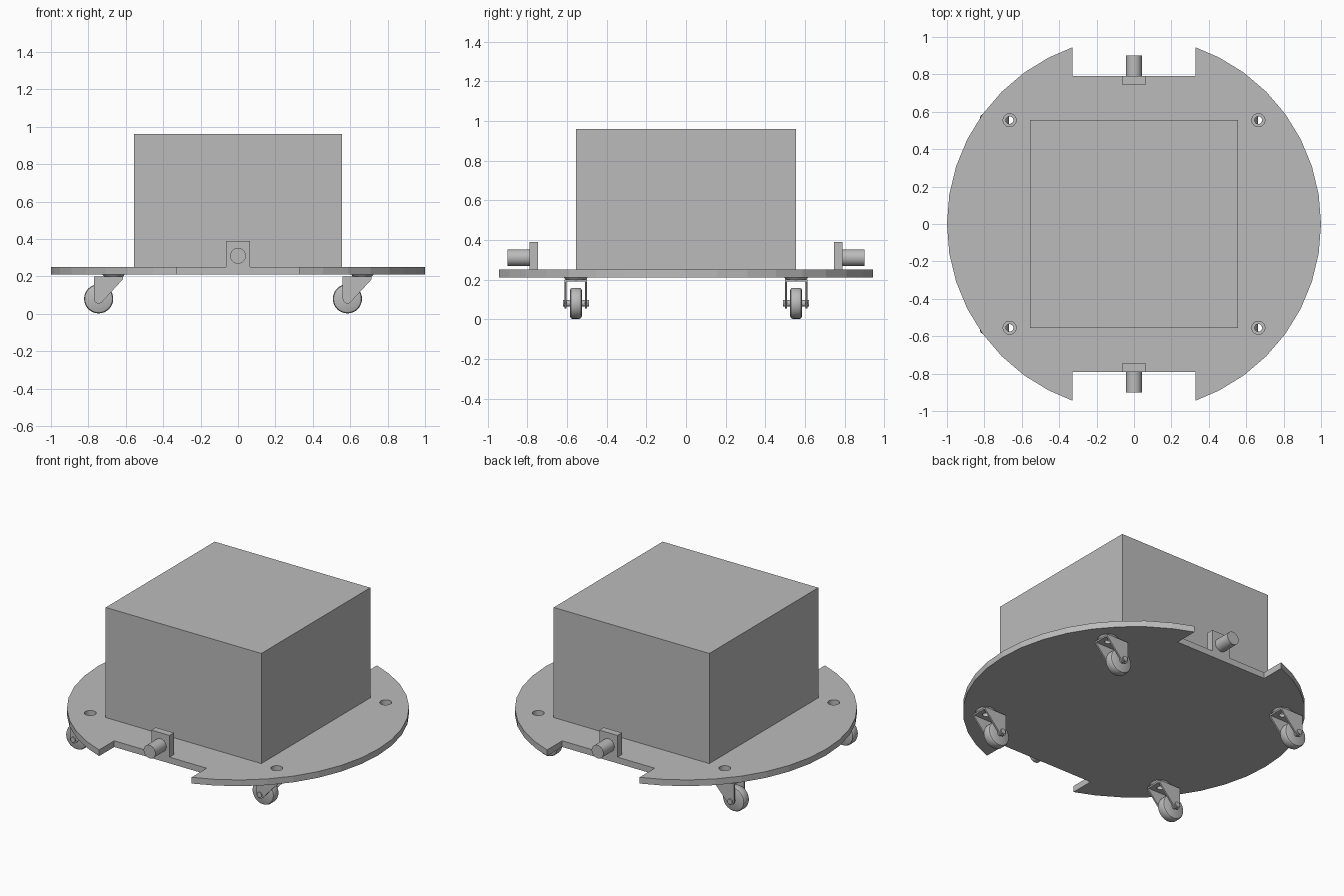
import bpy, bmesh, math
from mathutils import Matrix, Vector

if "Cube" in bpy.data.objects:
    bpy.data.objects.remove(bpy.data.objects["Cube"])

grey = bpy.data.materials.new("mid grey")
grey.diffuse_color = (0.5, 0.5, 0.5, 1)
grey.use_nodes = True
grey.node_tree.nodes["Principled BSDF"].inputs["Base Color"].default_value = grey.diffuse_color


def add(name, mesh, loc=(0, 0, 0), smooth=False):
    if not mesh.materials:
        mesh.materials.append(grey)
    if smooth:
        mesh.shade_smooth()
        mesh.set_sharp_from_angle(angle=math.radians(35))
    ob = bpy.data.objects.new(name, mesh)
    ob.location = loc
    bpy.context.collection.objects.link(ob)
    return ob


def circle(cx, cy, r, n=24):
    return [(cx + r * math.cos(2 * math.pi * i / n), cy + r * math.sin(2 * math.pi * i / n))
            for i in range(n)]


def slab(loops, thick, matrix):
    """Filled outline with holes, extruded to a slab centred on its plane."""
    cu = bpy.data.curves.new("outline", 'CURVE')
    cu.dimensions, cu.fill_mode, cu.extrude = '2D', 'BOTH', thick / 2
    for loop in loops:
        sp = cu.splines.new('POLY')
        sp.points.add(len(loop) - 1)
        for p, (x, y) in zip(sp.points, loop):
            p.co = (x, y, 0, 1)
        sp.use_cyclic_u = True
    tmp = bpy.data.objects.new("outline", cu)
    bpy.context.collection.objects.link(tmp)
    dg = bpy.context.evaluated_depsgraph_get()
    me = bpy.data.meshes.new_from_object(tmp.evaluated_get(dg))
    bpy.data.objects.remove(tmp)
    bm = bmesh.new()
    bm.from_mesh(me)
    bmesh.ops.remove_doubles(bm, verts=bm.verts, dist=1e-5)
    bmesh.ops.transform(bm, matrix=matrix, verts=bm.verts)
    bmesh.ops.recalc_face_normals(bm, faces=bm.faces)
    bm.to_mesh(me)
    bm.free()
    for p in me.polygons:
        p.use_smooth = False
        p.material_index = 0
    return me


def lathe(profile, matrix, n=32, closed=False):
    """Spin an (r, z) profile about z."""
    bm = bmesh.new()
    pts = [Vector((r, 0, z)) for r, z in profile]
    vs = [bm.verts.new(p) for p in pts]
    pairs = list(zip(vs, vs[1:])) + ([(vs[-1], vs[0])] if closed else [])
    es = [bm.edges.new(p) for p in pairs]
    bmesh.ops.spin(bm, geom=vs + es, axis=(0, 0, 1), cent=(0, 0, 0),
                   angle=2 * math.pi, steps=n)
    bmesh.ops.remove_doubles(bm, verts=bm.verts, dist=1e-5)
    bmesh.ops.recalc_face_normals(bm, faces=bm.faces)
    bmesh.ops.transform(bm, matrix=matrix, verts=bm.verts)
    me = bpy.data.meshes.new("lathe")
    bm.to_mesh(me)
    bm.free()
    return me


def box(name, lo, hi):
    bm = bmesh.new()
    bmesh.ops.create_cube(bm, size=1)
    for v in bm.verts:
        v.co = [l + (c + 0.5) * (h - l) for c, l, h in zip(v.co, lo, hi)]
    me = bpy.data.meshes.new(name)
    bm.to_mesh(me)
    bm.free()
    return add(name, me)


T = Matrix.Translation
TO_Y = Matrix.Rotation(math.pi / 2, 4, 'X')   # turns local (x, y) into world (x, z)
SX, SY = 0.665, 0.555                         # caster swivel positions

# round base plate with two notches and four stem holes
NX, NY = 0.33, 0.79
half = math.acos(NX)
ring = [math.radians(9 * i) for i in range(-10, 11)]
arc = [-half] + [a for a in ring if abs(a) < half - 0.01] + [half]
right = [(math.cos(a), math.sin(a)) for a in arc]
side = [(NX, -NY)] + right + [(NX, NY)]
outline = side + [(-x, -y) for x, y in side]
holes = [circle(sx * SX, sy * SY, 0.035) for sx in (-1, 1) for sy in (-1, 1)]
add("base_plate", slab([outline] + holes, 0.04, T((0, 0, 0.23))))

# main body
box("body_box", (-0.555, -0.555, 0.25), (0.555, 0.555, 0.96))

# upright brackets with pegs, front and back
for s, end in ((-1, "front"), (1, "back")):
    ys = sorted((s * 0.745, s * 0.79))
    box(end + "_bracket", (-0.065, ys[0], 0.25), (0.065, ys[1], 0.39))
    peg = lathe([(0, -0.058), (0.042, -0.058), (0.042, 0.058), (0, 0.058)],
                T((0, s * 0.843, 0.31)) @ TO_Y)
    add(end + "_peg", peg, smooth=True)

# caster parts, modelled around the swivel axis
AX, AZ = -0.08, 0.08
tip = [(AX + 0.025 * math.cos(math.radians(a)), AZ + 0.025 * math.sin(math.radians(a)))
       for a in range(180, 325, 18)]
leg = [(-0.105, 0.2)] + tip + [(0.05, 0.185), (0.05, 0.2)]
legs = [slab([leg], 0.01, T((0, s * 0.052, 0)) @ TO_Y) for s in (-1, 1)]
crown_loop = [(-0.105, -0.05), (0.05, -0.05), (0.05, 0.05), (-0.105, 0.05)]
crown = slab([crown_loop, circle(0, 0, 0.02)], 0.01, T((0, 0, 0.195)))
swivel = lathe([(0.02, 0.21), (0.06, 0.21), (0.05, 0.198), (0.02, 0.198)],
               Matrix.Identity(4), closed=True)
at_axle = T((AX, 0, AZ)) @ TO_Y
wheel = lathe([(0, -0.03), (0.066, -0.03), (0.074, -0.026), (0.078, -0.018), (0.078, 0.018),
               (0.074, 0.026), (0.066, 0.03), (0, 0.03)], at_axle)
axle = lathe([(0, -0.065), (0.017, -0.065), (0.017, 0.065), (0, 0.065)], at_axle, 16)

# four casters, all trailing the same way
for sx, a in ((-1, "left"), (1, "right")):
    for sy, b in ((-1, "front"), (1, "back")):
        loc = (sx * SX, sy * SY, 0)
        tag = b + "_" + a + "_caster_"
        add(tag + "inner_leg", legs[0], loc)
        add(tag + "outer_leg", legs[1], loc)
        add(tag + "crown", crown, loc)
        add(tag + "swivel", swivel, loc, True)
        add(tag + "wheel", wheel, loc, True)
        add(tag + "axle", axle, loc, True)
